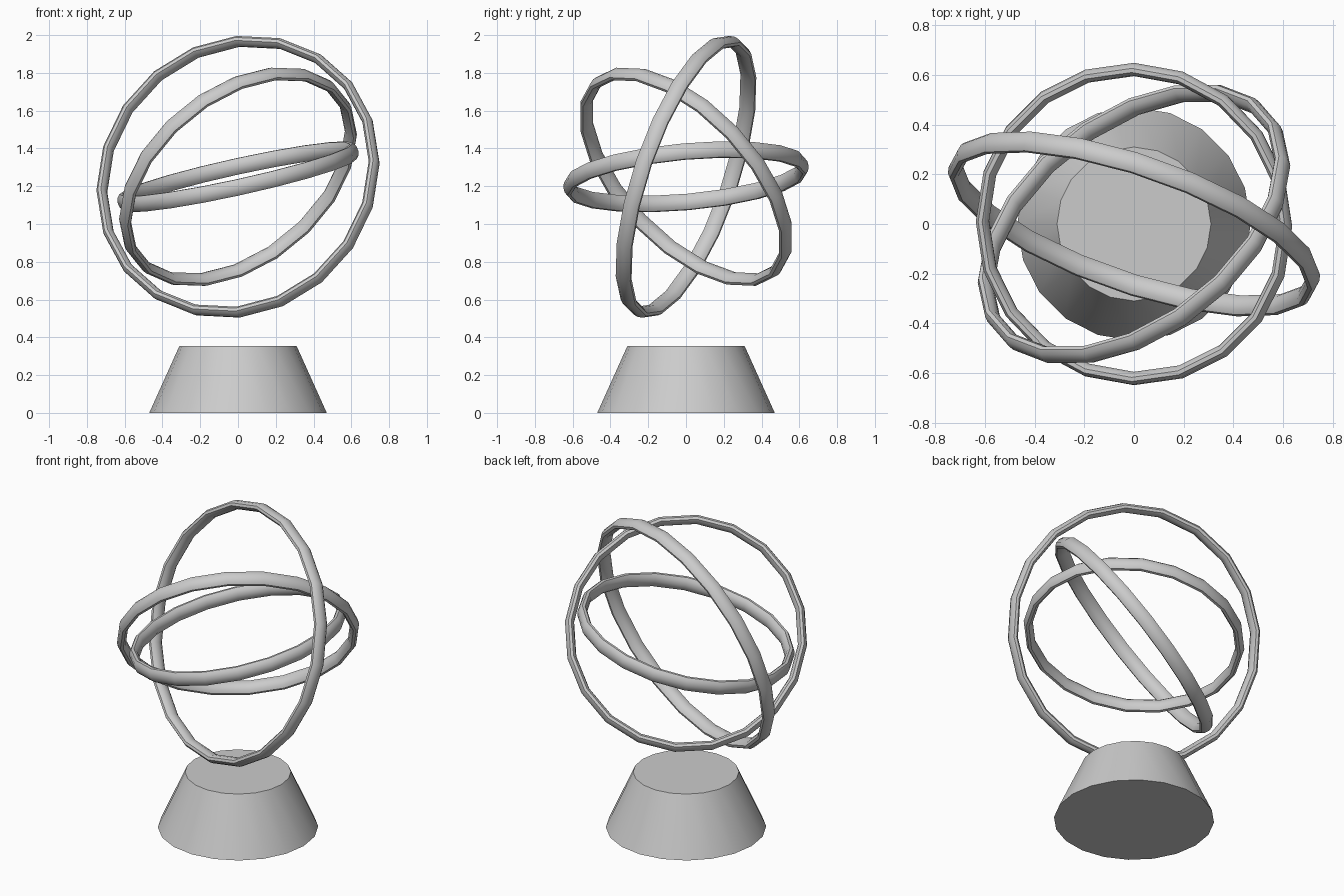
import bpy
from math import radians
from mathutils import Matrix, Vector

if "Cube" in bpy.data.objects:
    bpy.data.objects.remove(bpy.data.objects["Cube"])


def smooth(obj):
    bpy.ops.object.select_all(action='DESELECT')
    obj.select_set(True)
    bpy.context.view_layer.objects.active = obj
    bpy.ops.object.shade_smooth_by_angle(angle=radians(40))


# Tapered base
bpy.ops.mesh.primitive_cone_add(vertices=20, radius1=0.47, radius2=0.31,
                                depth=0.355, location=(0, 0, 0.1775))
base = bpy.context.object
base.name = "tapered_base"
smooth(base)


# Ring with an oval tube, wider along its axis than across it
def ring(name, radius, normal, across=0.027, along=0.045):
    bpy.ops.mesh.primitive_torus_add(major_segments=20, minor_segments=10,
                                     major_radius=radius, minor_radius=across)
    obj = bpy.context.object
    obj.name = name
    n = Vector(normal).normalized()
    u = n.cross(Vector((1, 0, 0))).normalized()
    turn = Matrix((u.cross(n), u, n)).transposed().to_4x4()
    stretch = Matrix.Diagonal((1, 1, along / across, 1))
    obj.data.transform(Matrix.Translation((0, 0, 1.25)) @ turn @ stretch)
    smooth(obj)


# Three nested rings floating above the base
ring("outer_ring", 0.758, (-0.31, -0.90, 0.31))
ring("middle_ring", 0.686, (-0.49, 0.63, 0.60))
ring("inner_ring", 0.625, (-0.22, -0.09, 1.0))
